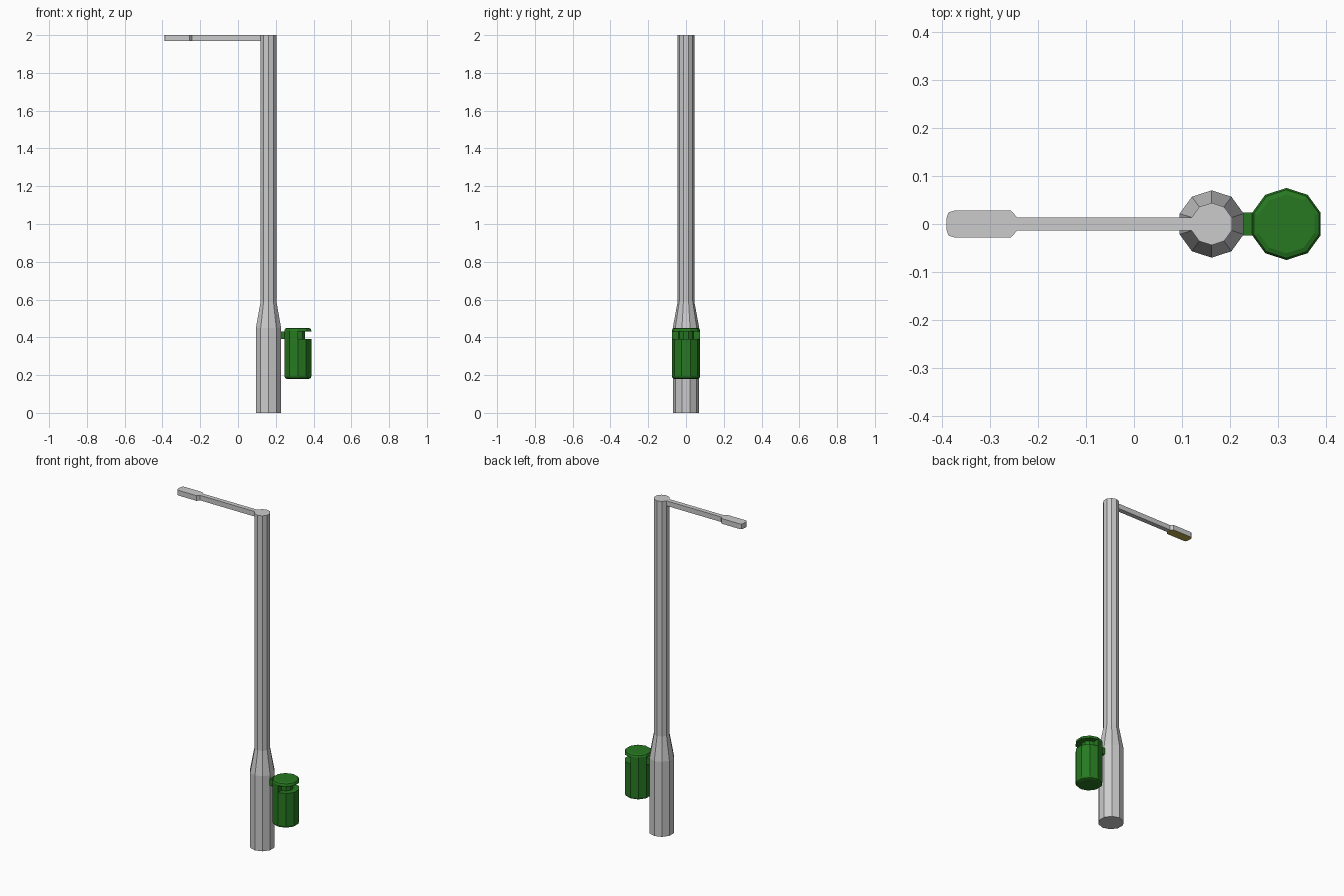
import bpy, bmesh, math

if "Cube" in bpy.data.objects:
    bpy.data.objects.remove(bpy.data.objects["Cube"])

SIDES = 10
ANGLES = [math.radians(90 + 36 * i) for i in range(SIDES)]


def finish(bm, name, mat=None):
    bmesh.ops.remove_doubles(bm, verts=bm.verts, dist=1e-5)
    bmesh.ops.recalc_face_normals(bm, faces=bm.faces)
    mesh = bpy.data.meshes.new(name)
    bm.to_mesh(mesh)
    bm.free()
    obj = bpy.data.objects.new(name, mesh)
    bpy.context.collection.objects.link(obj)
    if mat:
        mesh.materials.append(mat)
    return obj


def loft(name, rings, mat=None):
    """Skin a stack of equal-length point rings and cap both ends."""
    bm = bmesh.new()
    loops = [[bm.verts.new(p) for p in ring] for ring in rings]
    n = len(loops[0])
    for a, b in zip(loops, loops[1:]):
        for i in range(n):
            j = (i + 1) % n
            bm.faces.new((a[i], a[j], b[j], b[i]))
    bm.faces.new(loops[0])
    bm.faces.new(loops[-1])
    return finish(bm, name, mat)


def slab(name, half_outline, z0, z1, mat=None):
    """Extrude an outline mirrored across y = 0."""
    pts = half_outline + [(x, -y) for x, y in reversed(half_outline)]
    return loft(name, [[(x, y, z) for x, y in pts] for z in (z0, z1)], mat)


def colour(name, rgb):
    m = bpy.data.materials.new(name)
    m.diffuse_color = (*rgb, 1)
    m.use_nodes = True
    m.node_tree.nodes["Principled BSDF"].inputs["Base Color"].default_value = m.diffuse_color
    return m


green = colour("green", (0.02, 0.19, 0.015))
yellow = colour("lamp_yellow", (0.5, 0.4, 0.08))

# Ten-sided pole with a thicker foot
PX = 0.1615
loft("pole", [[(PX + r * math.cos(a), r * math.sin(a), z) for a in ANGLES]
              for r, z in ((0.07, 0), (0.07, 0.45), (0.044, 0.59), (0.044, 2.0))])

# Arm and lamp head, lit panel underneath
slab("lamp_arm", [(0.121, 0.0136), (-0.243, 0.0136)], 1.97, 2.0)
head = [(-0.243, 0.0136), (-0.256, 0.028), (-0.373, 0.028), (-0.386, 0.024), (-0.39, 0.012)]
slab("lamp_head", head, 1.97, 2.0)
slab("lamp_panel", head, 1.969, 1.97, yellow)

# Bin: the back chain keeps its radius, the front chain steps in for the slot
BX, R, CORE = 0.317, 0.075, 0.041
BACK = [math.radians(90 + 36 * i) for i in range(6)]
FRONT = [math.radians(270 + 36 * i) for i in range(6)]


def bin_ring(z, back, front):
    return [(BX + r * math.cos(a), r * math.sin(a), z)
            for chain, r in ((BACK, back), (FRONT, front)) for a in chain]


profile = [(0.18, 0.061, 0.061), (0.184, 0.071, 0.071), (0.194, R, R),
           (0.39, R, R), (0.39, R, CORE), (0.43, R, CORE), (0.43, R, R),
           (0.436, R, R), (0.446, 0.071, 0.071), (0.45, 0.061, 0.061)]


def build_bin():
    bm = bmesh.new()
    loops = [[bm.verts.new(p) for p in bin_ring(*row)] for row in profile]
    n = len(loops[0])

    def face(verts):
        # Drop repeated positions so no collapsed faces are made
        keep = []
        for v in verts:
            if all((v.co - k.co).length > 1e-6 for k in keep):
                keep.append(v)
        if len(keep) > 2:
            bm.faces.new(keep)

    for a, b in zip(loops, loops[1:]):
        for i in range(n):
            j = (i + 1) % n
            face((a[i], a[j], b[j], b[i]))
    face(loops[0])
    face(loops[-1])
    finish(bm, "litter_bin", green)


build_bin()

# Bracket joining bin to pole
slab("bin_bracket", [(0.222, 0.024), (0.25, 0.024)], 0.39, 0.43, green)

# Remove loose leftovers from collapsed ring steps
for obj in bpy.context.collection.objects:
    bm = bmesh.new()
    bm.from_mesh(obj.data)
    bmesh.ops.delete(bm, geom=[v for v in bm.verts if not v.link_faces], context='VERTS')
    bm.to_mesh(obj.data)
    bm.free()
